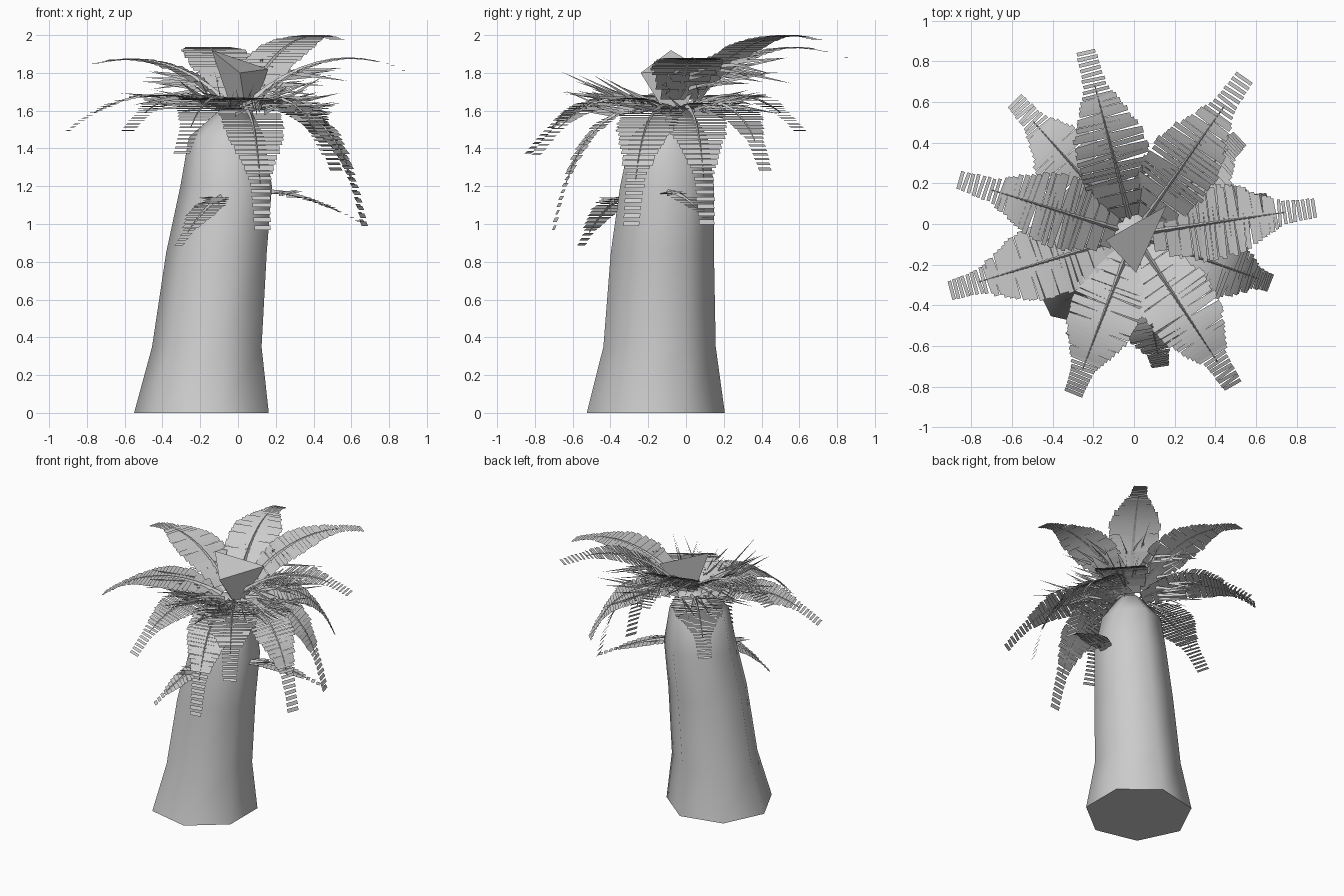
import bpy, bmesh, math, random
from mathutils import Vector

if "Cube" in bpy.data.objects:
    bpy.data.objects.remove(bpy.data.objects["Cube"])

random.seed(4)
UP = Vector((0, 0, 1))


def make(name, bm, smooth=False):
    me = bpy.data.meshes.new(name)
    bm.to_mesh(me)
    bm.free()
    ob = bpy.data.objects.new(name, me)
    bpy.context.collection.objects.link(ob)
    if smooth:
        bpy.context.view_layer.objects.active = ob
        ob.select_set(True)
        bpy.ops.object.shade_smooth_by_angle(angle=math.radians(65))
        ob.select_set(False)
    return ob


def quad(bm, *pts):
    bm.faces.new([bm.verts.new(p) for p in pts])


def lerp_table(tab, t):
    for (a, va), (b, vb) in zip(tab, tab[1:]):
        if t <= b:
            return va + (vb - va) * (t - a) / (b - a)
    return tab[-1][1]


# Leaning trunk: seven-sided rings of x, y, z, radius
bm = bmesh.new()
rings = []
for x, y, z, r in [(-.175, -.16, 0, .375), (-.15, -.14, .35, .305), (-.1, -.125, .85, .28),
                   (-.05, -.1, 1.2, .255), (-.05, -.09, 1.46, .21), (-.01, -.06, 1.6, .09)]:
    rings.append([bm.verts.new((x + r * math.cos(a), y + r * math.sin(a), z))
                  for a in [math.tau * (k + .5) / 7 for k in range(7)]])
for lo, hi in zip(rings, rings[1:]):
    for k in range(7):
        bm.faces.new((lo[k], lo[(k + 1) % 7], hi[(k + 1) % 7], hi[k]))
bm.faces.new(rings[0][::-1])
bm.faces.new(rings[-1])
make("trunk", bm, True)

# Flaring bud in the middle of the crown
bm = bmesh.new()
foot = [bm.verts.new((.03 + .05 * math.cos(a), -.05 + .05 * math.sin(a), 1.57))
        for a in (math.pi, math.tau * .8, .6)]
top = [bm.verts.new(p) for p in ((-.14, -.08, 1.92), (.01, -.24, 1.8), (.16, .09, 1.82))]
for k in range(3):
    bm.faces.new((foot[k], foot[(k + 1) % 3], top[(k + 1) % 3], top[k]))
bm.faces.new(top)
make("crown_bud", bm)

WIDTH = [(0, .2), (.1, .28), (.3, .37), (.5, .34), (.65, .22), (.78, .12), (1, .09)]


def frond(name, base, ctrl, tip, scale=1, n=30, spikes=8, pitch=(-10, 15)):
    """Cross strips stepped along an arching spine, with loose blades beside it."""
    base, ctrl, tip = Vector(base), Vector(ctrl), Vector(tip)
    pos = lambda t: base * (1 - t) ** 2 + ctrl * 2 * t * (1 - t) + tip * t * t
    flat = Vector((tip.x - base.x, tip.y - base.y, 0)).normalized()
    side = flat.cross(UP)
    bm = bmesh.new()
    # strips: broad near the base, narrow and separate at the tip
    edges = [0, .08, .16, .23] + [.23 + .77 * k / (n - 4) for k in range(1, n - 3)]
    for a, b in zip(edges, edges[1:]):
        w = lerp_table(WIDTH, a) * scale * random.uniform(.94, 1.04) / 2
        if a > .72:
            b = a + (b - a) * .6
        p, q = pos(a), pos(b)
        nrm = side.cross(q - p).normalized()
        q = q + nrm * .006
        s = side + flat * random.uniform(-.06, .06)
        quad(bm, p - s * w, p + s * w, q + s * w, q - s * w)
    # midrib
    prev = None
    for k in range(9):
        t = k / 8 * .8
        p = pos(t)
        nrm = side.cross(pos(t + .02) - p).normalized()
        if nrm.z < 0:
            nrm = -nrm
        r = .014 * (1 - .8 * k / 8)
        cur = [p - side * r, p + nrm * r * 1.6, p + side * r]
        if prev:
            for i in range(3):
                j = (i + 1) % 3
                quad(bm, prev[i], prev[j], cur[j], cur[i])
        prev = cur
    # narrow loose blades
    for k in range(spikes):
        p = pos(random.uniform(.05, .3)) + side * random.uniform(-.1, .1) * scale
        e = math.radians(random.uniform(*pitch))
        d = flat * math.cos(e) + UP * math.sin(e) + side * random.uniform(-.3, .3)
        q = p + d * random.uniform(.2, .36) * scale
        bm.faces.new([bm.verts.new(v) for v in (p - UP * .012, p + UP * .012, q)])
    make(name, bm)


# Crown fronds: tip x, y, z, control height, control reach
CROWN = [(-.24, .86, 1.87, 2.06, .5), (.55, .73, 1.96, 2.1, .5), (.9, .08, 1.8, 2.0, .55),
         (.67, -.29, .97, 1.72, .8), (.49, -.8, 1.35, 1.8, .6), (.13, -.7, .95, 1.68, .8),
         (-.3, -.84, 1.36, 1.8, .6), (-.91, -.33, 1.48, 1.8, .6), (-.87, .22, 1.81, 1.98, .5),
         (-.59, .61, 1.48, 1.8, .6), (.52, .42, 1.27, 1.75, .75), (.66, .11, .98, 1.72, .8)]
C = Vector((.0, -.05, 0))
for i, (x, y, z, cz, reach) in enumerate(CROWN):
    d = Vector((x, y, 0)) - C
    base = C + d.normalized() * .09 + UP * (1.66 if z > 1.7 else 1.6)
    ctrl = C + d * reach + UP * cz
    front = y < -.6
    frond(f"frond_{i + 1}", base, ctrl, (x, y, z), 1 if z > 1.1 else .93,
          spikes=16 if front else 8, pitch=(0, 28) if front else (-12, 12))

# Small stray fronds low on the trunk
frond("low_frond_right", (.17, -.1, 1.16), (.35, 0, 1.17), (.66, .13, 1.0), .45, 18, 3)
frond("low_frond_front", (-.08, -.32, 1.14), (-.18, -.44, 1.1), (-.32, -.56, .87), .6, 16, 4)
